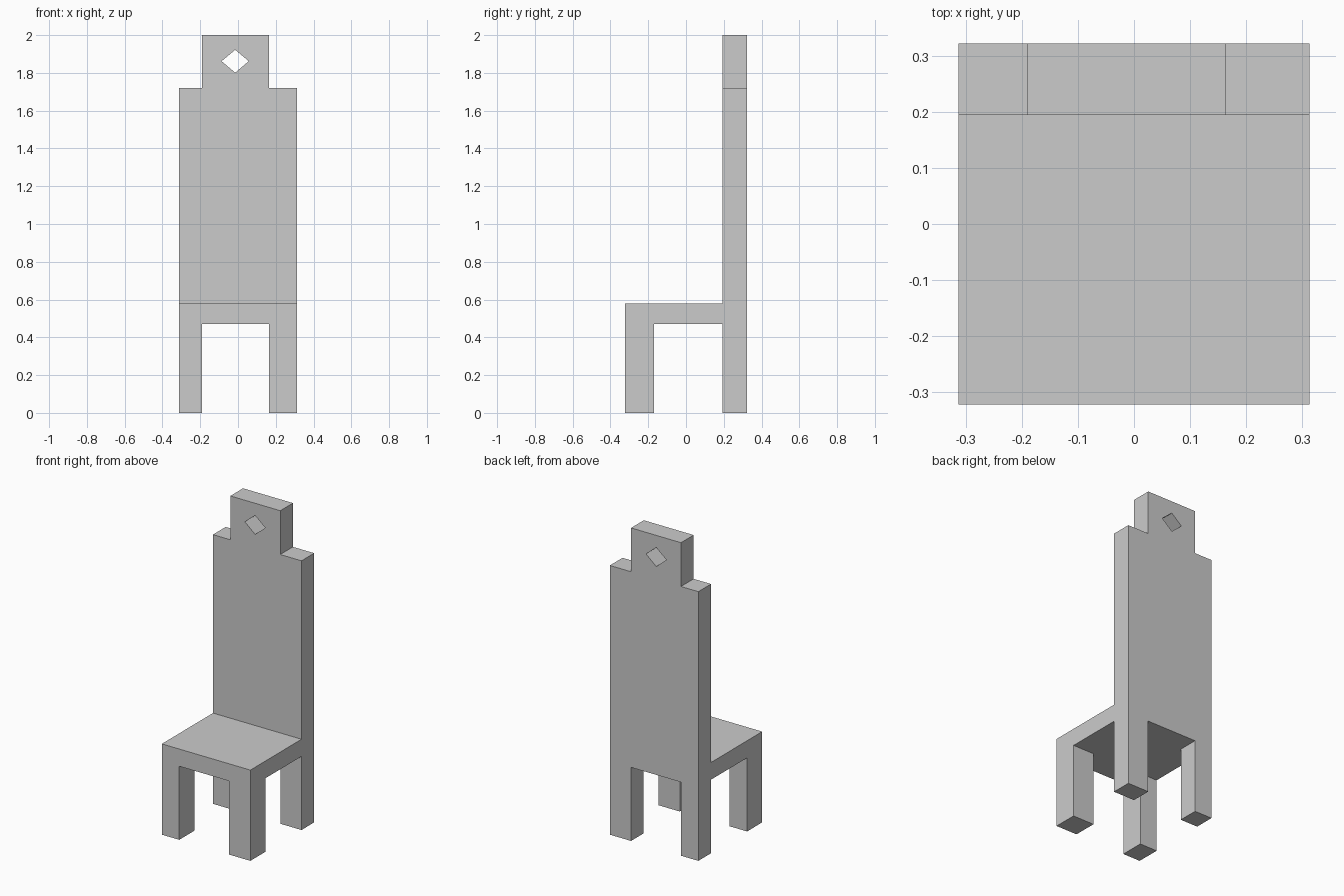
import bpy, bmesh
from mathutils import Matrix

if "Cube" in bpy.data.objects:
    bpy.data.objects.remove(bpy.data.objects["Cube"])

X0, X1 = -0.313, 0.313          # chair sides
XL, XR = -0.19, 0.163           # inner leg edges, also crest sides
Y0, Y1 = -0.322, 0.322          # front and rear
LEG_Y, BACK_Y = -0.17, 0.194    # rear of front legs, front of backrest
SEAT_Z0, SEAT_Z1 = 0.47, 0.58


def box(name, lo, hi):
    bm = bmesh.new()
    bmesh.ops.create_cube(bm, size=1)
    for v in bm.verts:
        v.co = [(a + b) / 2 + c * (b - a) for a, b, c in zip(lo, hi, v.co)]
    mesh = bpy.data.meshes.new(name)
    bm.to_mesh(mesh)
    bm.free()
    obj = bpy.data.objects.new(name, mesh)
    bpy.context.collection.objects.link(obj)
    return obj


def plate(name, outlines, y0, y1):
    """Extrude x-z outlines along y; inner outlines become holes."""
    curve = bpy.data.curves.new(name, 'CURVE')
    curve.dimensions = '2D'
    curve.fill_mode = 'BOTH'
    curve.extrude = (y1 - y0) / 2
    for pts in outlines:
        s = curve.splines.new('POLY')
        s.points.add(len(pts) - 1)
        for p, (x, z) in zip(s.points, pts):
            p.co = (x, z, 0, 1)
        s.use_cyclic_u = True
        s.use_smooth = False
    tmp = bpy.data.objects.new(name + "_outline", curve)
    bpy.context.collection.objects.link(tmp)
    mesh = bpy.data.meshes.new_from_object(
        tmp.evaluated_get(bpy.context.evaluated_depsgraph_get()))
    bpy.data.objects.remove(tmp)
    mesh.transform(Matrix.Translation((0, (y0 + y1) / 2, 0))
                   @ Matrix.Rotation(1.5707963268, 4, 'X'))
    bm = bmesh.new()
    bm.from_mesh(mesh)
    bmesh.ops.remove_doubles(bm, verts=bm.verts, dist=1e-4)
    bmesh.ops.recalc_face_normals(bm, faces=bm.faces)
    for f in bm.faces:
        f.smooth = False
    bm.to_mesh(mesh)
    bm.free()
    obj = bpy.data.objects.new(name, mesh)
    bpy.context.collection.objects.link(obj)
    return obj


# Seat slab
box("seat", (X0, Y0, SEAT_Z0), (X1, BACK_Y, SEAT_Z1))

# Front legs
for side, a, b in (("left", X0, XL), ("right", XR, X1)):
    box("front_leg_" + side, (a, Y0, 0), (b, LEG_Y, SEAT_Z0))

# Backrest with rear legs, stepped crest and diamond hole
outline = [(X0, 0), (XL, 0), (XL, SEAT_Z0), (XR, SEAT_Z0), (XR, 0), (X1, 0),
           (X1, 1.72), (XR, 1.72), (XR, 2), (XL, 2), (XL, 1.72), (X0, 1.72)]
diamond = [(-0.087, 1.862), (-0.015, 1.922), (0.057, 1.862), (-0.015, 1.801)]
plate("backrest", [outline, diamond], BACK_Y, Y1)
